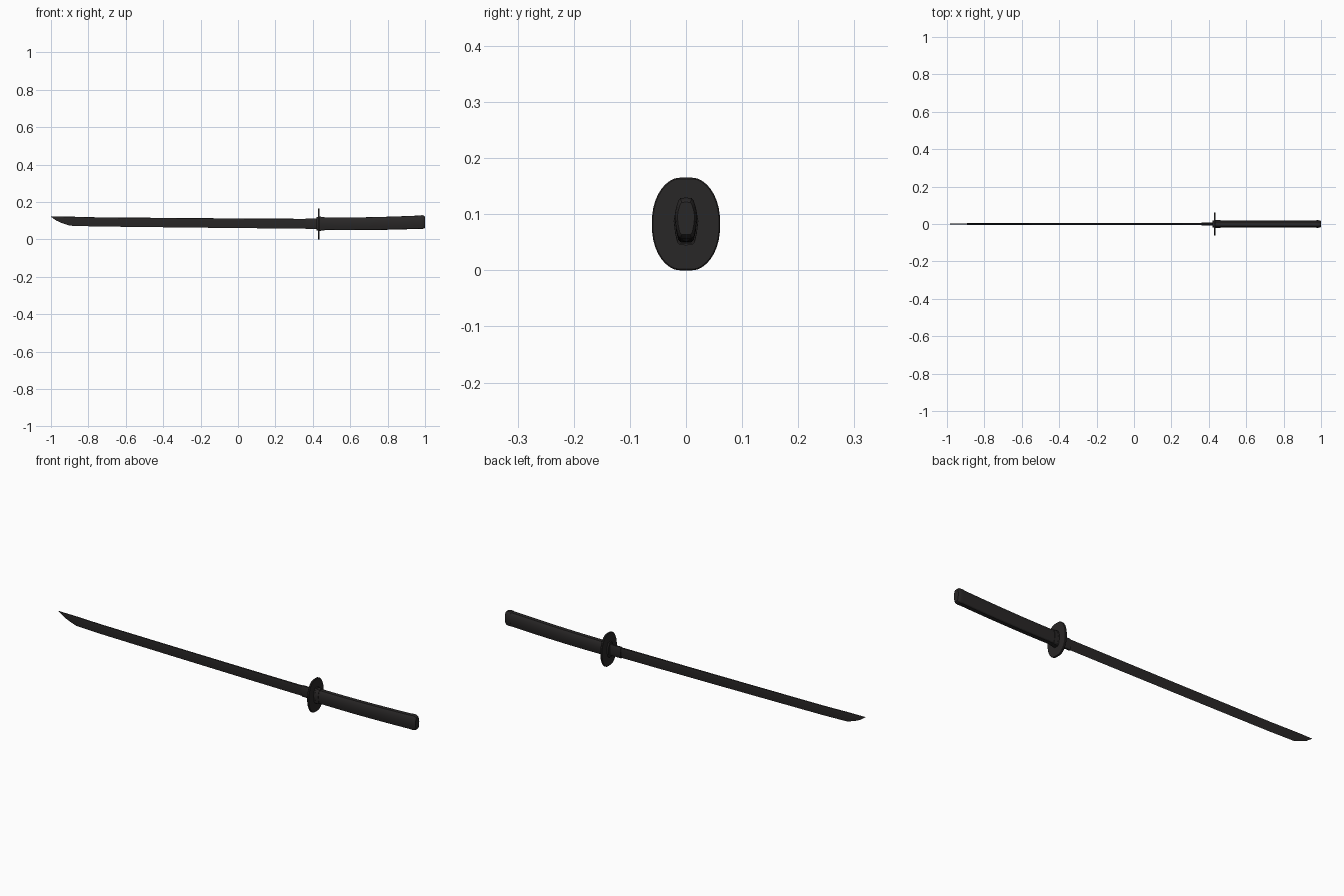
import bpy, bmesh, math

if "Cube" in bpy.data.objects:
    bpy.data.objects.remove(bpy.data.objects["Cube"])

dark = bpy.data.materials.new("dark_steel")
dark.diffuse_color = (0.022, 0.020, 0.020, 1)
dark.use_nodes = True
dark.node_tree.nodes["Principled BSDF"].inputs["Base Color"].default_value = dark.diffuse_color


def loft(name, section, stations):
    """Sweep a closed section (y, z in -1..1) through stations (x, z_low, z_high, half_width)."""
    bm = bmesh.new()
    rings = []
    for x, lo, hi, w in stations:
        rings.append([bm.verts.new((x, y * w, (lo + hi) / 2 + z * (hi - lo) / 2)) for y, z in section])
    n = len(section)
    for a, b in zip(rings, rings[1:]):
        for i in range(n):
            j = (i + 1) % n
            bm.faces.new((a[i], a[j], b[j], b[i]))
    bm.faces.new(rings[0])
    bm.faces.new(rings[-1])
    bmesh.ops.recalc_face_normals(bm, faces=bm.faces)
    me = bpy.data.meshes.new(name)
    bm.to_mesh(me)
    bm.free()
    me.materials.append(dark)
    ob = bpy.data.objects.new(name, me)
    bpy.context.collection.objects.link(ob)
    bpy.ops.object.select_all(action='DESELECT')
    bpy.context.view_layer.objects.active = ob
    ob.select_set(True)
    bpy.ops.object.shade_smooth_by_angle(angle=math.radians(30))
    return ob


def mirrored(half):
    """Close a right-hand half outline (top to bottom) across y = 0."""
    return half + [(-y, z) for y, z in reversed(half) if abs(y) > 1e-6]


def mid(x):
    """Height of the gently bowed centre line."""
    return 0.083 + 0.0125 * ((0.55 - x) / 1.45 if x < 0.55 else (x - 0.55) / 0.5) ** (1.3 if x < 0.55 else 1.8)


grip_section = mirrored([(0, 1), (0.5, 0.98), (0.68, 0.85), (0.88, 0.5), (1, 0.1),
                         (0.88, -0.45), (0.72, -0.85), (0.5, -0.98), (0, -1)])
blade_section = mirrored([(0, 1), (0.7, 0.94), (1, 0.4), (0, -1)])
oval = [(math.copysign(abs(math.sin(a)) ** 0.92, math.sin(a)), math.copysign(abs(math.cos(a)) ** 0.92, math.cos(a)))
        for a in (2 * math.pi * i / 40 for i in range(40))]
# flatten the top and bottom of the guard outline
guard_section = [(y, max(-1, min(1, z * 1.03))) for y, z in oval]

# blade with slanted point
blade = [(-1.0, 0.121, 0.123, 0.0006), (-0.97, 0.1, 0.1225, 0.002), (-0.94, 0.087, 0.1225, 0.003),
         (-0.9, 0.0735, 0.122, 0.004)]
for i in range(1, 11):
    x = -0.9 + 1.34 * i / 10
    h = 0.0243 + 0.0022 * i / 10
    blade.append((x, mid(x) - h, mid(x) + h, 0.004 + 0.002 * i / 10))
loft("blade", blade_section, blade)


def sleeve(name, section, x0, x1, half_h, half_w):
    loft(name, section, [(x, mid(x) - half_h, mid(x) + half_h, half_w) for x in (x0, x1)])


# collar at the blade root, washers and guard
sleeve("blade_collar", grip_section, 0.36, 0.425, 0.028, 0.008)
sleeve("front_washer", grip_section, 0.419, 0.428, 0.037, 0.02)
loft("guard", guard_section, [(0.427, 0.002, 0.163, 0.059), (0.429, 0, 0.165, 0.061),
                              (0.435, 0, 0.165, 0.061), (0.437, 0.002, 0.163, 0.059)])
sleeve("rear_washer", grip_section, 0.436, 0.444, 0.039, 0.022)
sleeve("handle_collar", grip_section, 0.444, 0.462, 0.0365, 0.0215)

# grip and rounded end cap
grip = []
for i in range(9):
    x = 0.46 + 0.51 * i / 8
    h = 0.0335 + 0.002 * i / 8
    grip.append((x, mid(x) - h, mid(x) + h, 0.0195))
loft("grip", grip_section, grip)
loft("end_cap", grip_section, [(x, mid(0.98) - h, mid(0.98) + h, w) for x, h, w in
                               ((0.968, 0.036, 0.0198), (0.985, 0.037, 0.0203),
                                (0.995, 0.034, 0.0185), (1.0, 0.029, 0.0155))])
